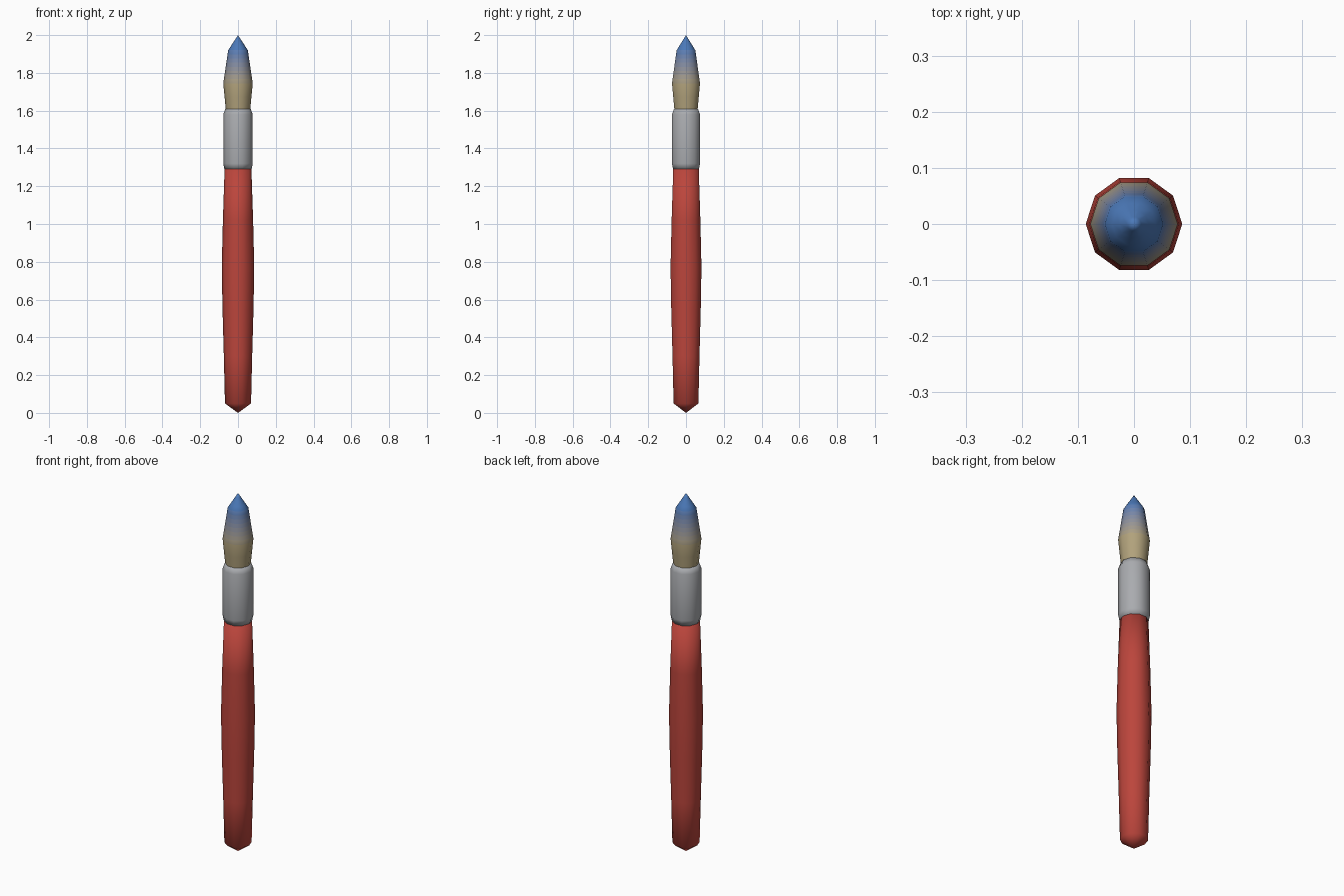
import bpy, bmesh, math

if "Cube" in bpy.data.objects:
    bpy.data.objects.remove(bpy.data.objects["Cube"])

SIDES = 10


def material(name, rgb):
    m = bpy.data.materials.new(name)
    m.diffuse_color = (*rgb, 1)
    m.use_nodes = True
    m.node_tree.nodes["Principled BSDF"].inputs["Base Color"].default_value = m.diffuse_color
    return m


def lathe(name, profile, mats, band_mats=None):
    """Revolve (radius, z) points, bottom to top; radius 0 makes a pole."""
    bm = bmesh.new()
    rings = []
    for r, z in profile:
        n = 1 if r == 0 else SIDES
        rings.append([bm.verts.new((r * math.cos(math.tau * i / SIDES),
                                    r * math.sin(math.tau * i / SIDES), z))
                      for i in range(n)])
    for b, (lo, hi) in enumerate(zip(rings, rings[1:])):
        for i in range(SIDES):
            j = (i + 1) % SIDES
            quad = [lo[i % len(lo)], lo[j % len(lo)], hi[j % len(hi)], hi[i % len(hi)]]
            f = bm.faces.new(list(dict.fromkeys(quad)))
            f.smooth = True
            f.material_index = band_mats[b] if band_mats else 0
    bm.normal_update()
    me = bpy.data.meshes.new(name)
    bm.to_mesh(me)
    bm.free()
    for m in mats:
        me.materials.append(m)
    ob = bpy.data.objects.new(name, me)
    bpy.context.collection.objects.link(ob)
    return ob


# Painted wooden handle, slightly swollen in the middle
lathe("handle", [(0, 0), (0.069, 0.05), (0.075, 0.3), (0.082, 0.55), (0.086, 0.77),
                 (0.080, 1.02), (0.071, 1.29), (0, 1.29)],
      [material("red_paint", (0.50, 0.06, 0.045))])

# Metal ferrule with rounded ends
lathe("ferrule", [(0, 1.29), (0.072, 1.29), (0.078, 1.32), (0.078, 1.58),
                  (0.067, 1.61), (0, 1.61)],
      [material("metal", (0.40, 0.41, 0.43))])

# Bristles: fine bands fade from tan hair to blue paint
keys = [(0.064, 1.60), (0.078, 1.745), (0.052, 1.92), (0, 2.0)]
steps = [2, 8, 4]
profile = [keys[0]]
for (r0, z0), (r1, z1), n in zip(keys, keys[1:], steps):
    for k in range(1, n + 1):
        t = k / n
        profile.append((r0 + (r1 - r0) * t, z0 + (z1 - z0) * t))
tan, blue = (0.44, 0.36, 0.20), (0.07, 0.19, 0.48)
mats = []
for i, ((_, z0), (_, z1)) in enumerate(zip(profile, profile[1:])):
    t = min(1, max(0, ((z0 + z1) / 2 - 1.73) / 0.20))
    mats.append(material(f"bristle_band_{i}", [a + (b - a) * t for a, b in zip(tan, blue)]))
lathe("bristles", profile, mats, list(range(len(mats))))
